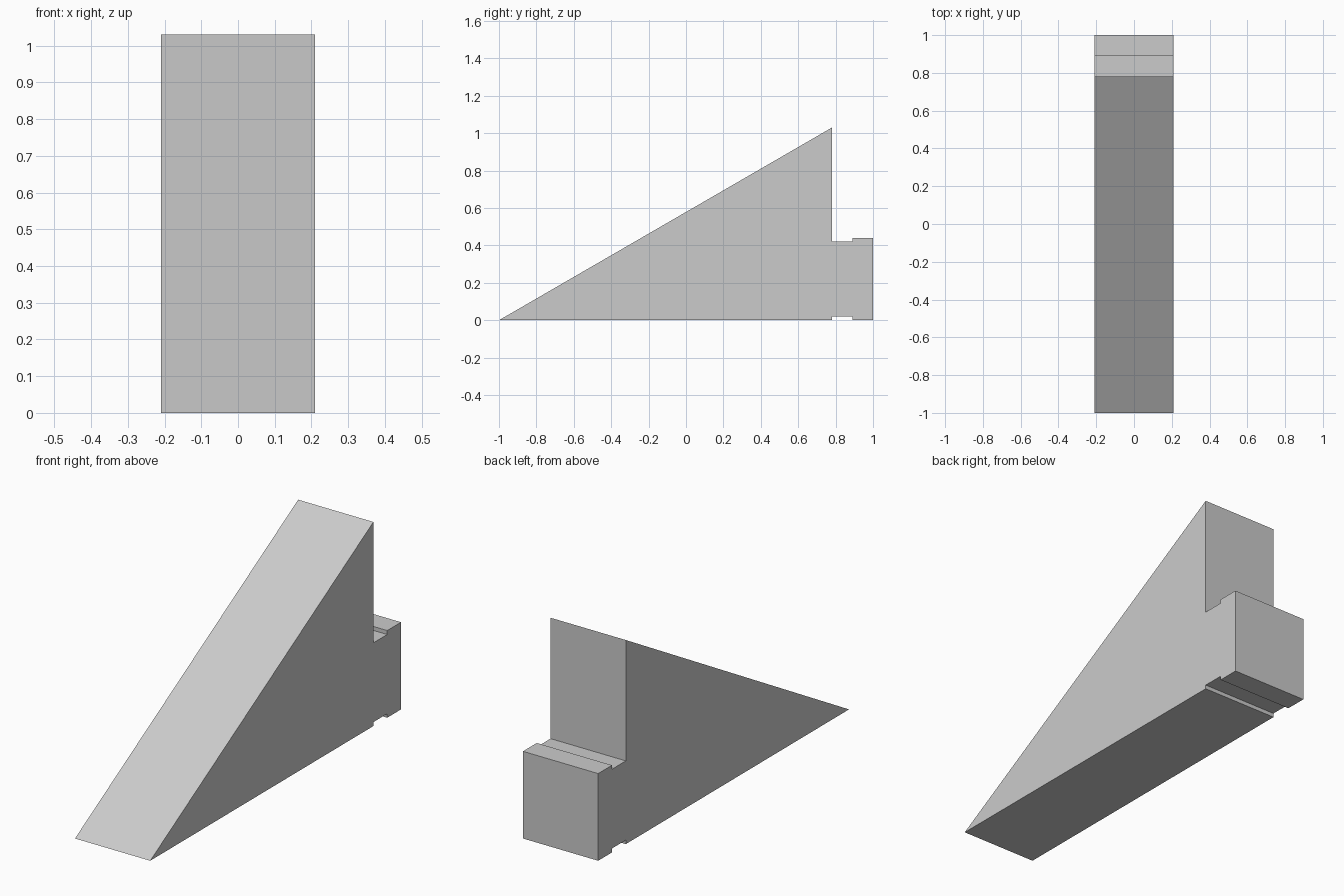
import bpy
import bmesh

cube = bpy.data.objects.get("Cube")
if cube:
    bpy.data.objects.remove(cube, do_unlink=True)

# Single grey material
grey = bpy.data.materials.new("light_grey")
grey.use_nodes = True
colour = (0.6, 0.6, 0.6, 1)
grey.diffuse_color = colour
grey.node_tree.nodes["Principled BSDF"].inputs["Base Color"].default_value = colour

HALF_WIDTH = 0.21
# Side outline (y, z): sloped wedge, narrow neck, end block
OUTLINE = [(-1, 0), (0.78, 0), (0.78, 0.02), (0.89, 0.02), (0.89, 0), (1, 0),
           (1, 0.44), (0.89, 0.44), (0.89, 0.42), (0.78, 0.42), (0.78, 1.03)]


def extrude_outline(name, outline, half_width, material):
    """Extrude a side outline across x into a solid."""
    bm = bmesh.new()
    face = bm.faces.new([bm.verts.new((-half_width, y, z)) for y, z in outline])
    result = bmesh.ops.extrude_face_region(bm, geom=[face], use_keep_orig=True)
    moved = [v for v in result["geom"] if isinstance(v, bmesh.types.BMVert)]
    bmesh.ops.translate(bm, verts=moved, vec=(2 * half_width, 0, 0))
    bmesh.ops.recalc_face_normals(bm, faces=bm.faces)
    mesh = bpy.data.meshes.new(name)
    bm.to_mesh(mesh)
    bm.free()
    mesh.materials.append(material)
    obj = bpy.data.objects.new(name, mesh)
    bpy.context.collection.objects.link(obj)
    return obj


# Wedge with its connector tab as one solid
extrude_outline("wedge_with_tab", OUTLINE, HALF_WIDTH, grey)
